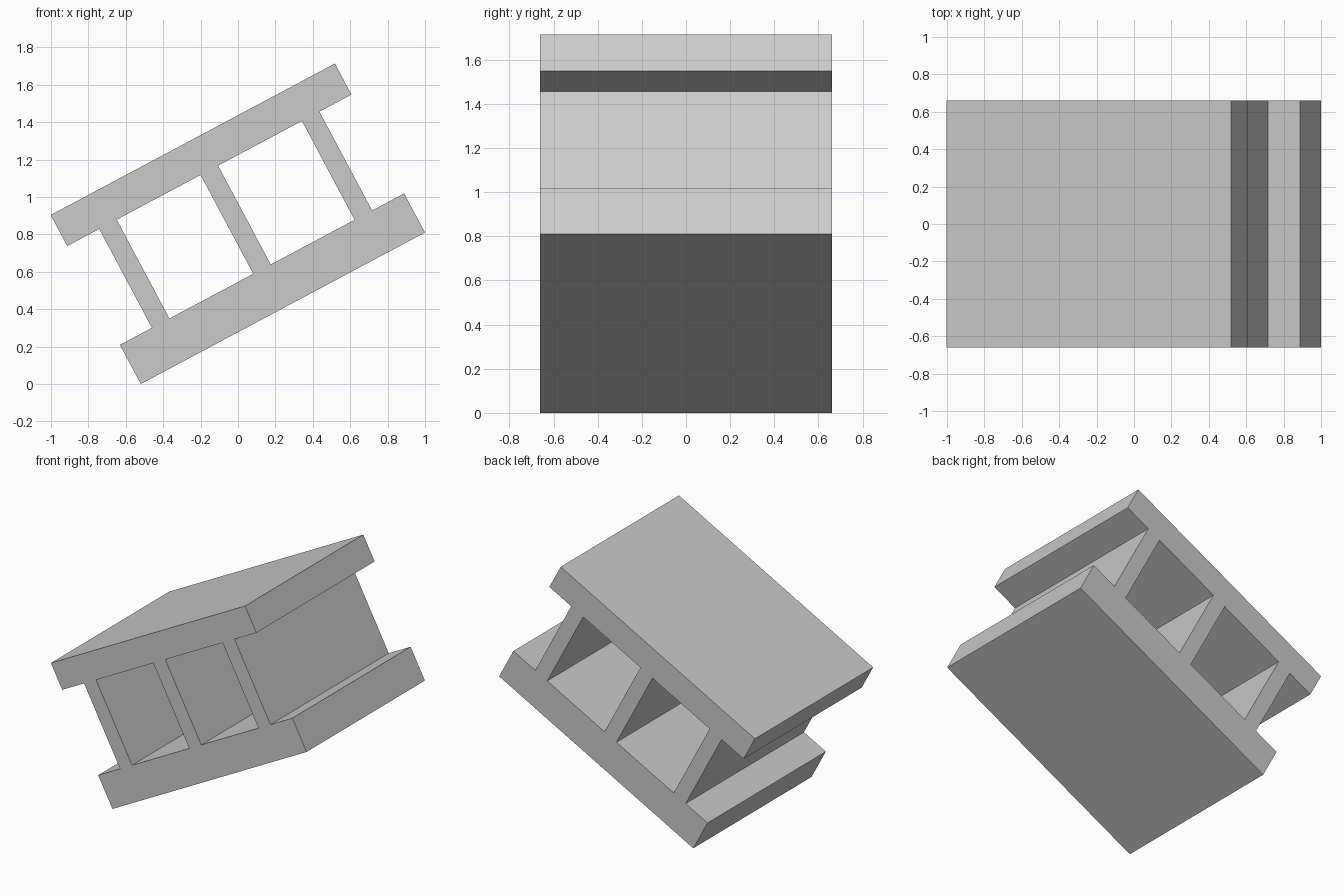
import bpy
import bmesh
from math import radians
from mathutils import Matrix

cube = bpy.data.objects.get("Cube")
if cube:
    bpy.data.objects.remove(cube, do_unlink=True)

LENGTH, DEPTH, TILT = 1.722, 1.322, radians(28.05)
WALL, INSET = 0.106, 0.194
LOWER_TOP, UPPER_BOTTOM, HEIGHT = 0.237, 0.836, 1.024

# Plain grey material
grey = bpy.data.materials.new("plain_grey")
grey.use_nodes = True
colour = (0.6, 0.6, 0.6, 1)
grey.diffuse_color = colour
grey.node_tree.nodes["Principled BSDF"].inputs["Base Color"].default_value = colour

# Cross-section: two slabs joined by three evenly spaced walls
wall_starts = [INSET, (LENGTH - WALL) / 2, LENGTH - INSET - WALL]
xs = [0] + [x for s in wall_starts for x in (s, s + WALL)] + [LENGTH]
zs = [0, LOWER_TOP, UPPER_BOTTOM, HEIGHT]

bm = bmesh.new()
grid = [[bm.verts.new((x, -DEPTH / 2, z)) for z in zs] for x in xs]
for i in range(len(xs) - 1):
    for j in range(len(zs) - 1):
        is_slab = j != 1
        is_wall = i % 2 == 1
        if is_slab or is_wall:
            bm.faces.new((grid[i][j], grid[i + 1][j], grid[i + 1][j + 1], grid[i][j + 1]))

# Extrude the section to full depth
result = bmesh.ops.extrude_face_region(bm, geom=bm.faces[:], use_keep_orig=True)
back = [v for v in result["geom"] if isinstance(v, bmesh.types.BMVert)]
bmesh.ops.translate(bm, verts=back, vec=(0, DEPTH, 0))
bmesh.ops.recalc_face_normals(bm, faces=bm.faces[:])

# Tilt the block onto its lower left edge
bm.transform(Matrix.Translation((-0.52, 0, 0)) @ Matrix.Rotation(-TILT, 4, "Y"))

mesh = bpy.data.meshes.new("double_slab_block")
bm.to_mesh(mesh)
bm.free()
mesh.materials.append(grey)
block = bpy.data.objects.new("double_slab_block", mesh)
bpy.context.collection.objects.link(block)
